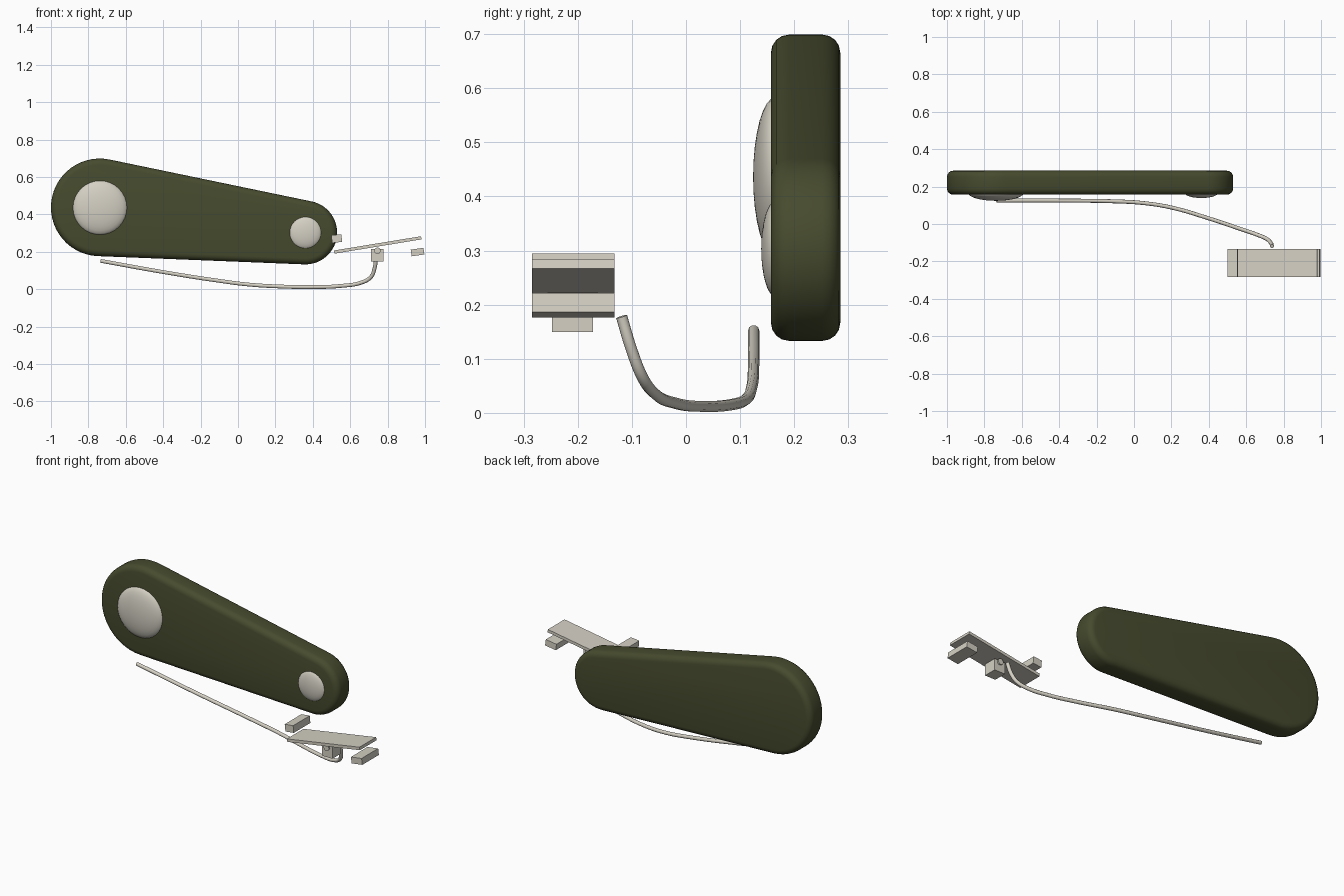
import bpy, bmesh, math
from mathutils import Matrix, Vector

if "Cube" in bpy.data.objects:
    bpy.data.objects.remove(bpy.data.objects["Cube"])


def material(name, rgb):
    m = bpy.data.materials.new(name)
    m.diffuse_color = (*rgb, 1)
    m.use_nodes = True
    m.node_tree.nodes["Principled BSDF"].inputs["Base Color"].default_value = m.diffuse_color
    return m


GREEN = material("olive green", (0.062, 0.07, 0.027))
METAL = material("warm grey metal", (0.66, 0.63, 0.55))


def finish(name, bm, mat, smooth=None):
    bmesh.ops.recalc_face_normals(bm, faces=bm.faces)
    me = bpy.data.meshes.new(name)
    bm.to_mesh(me)
    bm.free()
    me.materials.append(mat)
    ob = bpy.data.objects.new(name, me)
    bpy.context.collection.objects.link(ob)
    if smooth:
        bpy.context.view_layer.objects.active = ob
        ob.select_set(True)
        bpy.ops.object.shade_smooth_by_angle(angle=math.radians(smooth))
        ob.select_set(False)
    return ob


def box(name, centre, size, tilt=0):
    # tilt in degrees raises the +x end
    bm = bmesh.new()
    bmesh.ops.create_cube(bm, size=1, matrix=Matrix.Translation(centre)
                          @ Matrix.Rotation(-math.radians(tilt), 4, 'Y')
                          @ Matrix.Diagonal((*size, 1)))
    return finish(name, bm, METAL)


def teardrop_body():
    # outline: two circles joined by their outer tangents
    (x1, z1, r1), (x2, z2, r2) = (-0.739, 0.438, 0.261), (0.36, 0.303, 0.17)
    axis = math.atan2(z2 - z1, x2 - x1)
    t = math.acos((r1 - r2) / math.hypot(x2 - x1, z2 - z1))
    pts, n = [], 28
    for i in range(n + 1):
        a = axis - t + 2 * t * i / n
        pts.append((x2 + r2 * math.cos(a), z2 + r2 * math.sin(a)))
    for i in range(n + 1):
        a = axis + t + (2 * math.pi - 2 * t) * i / n
        pts.append((x1 + r1 * math.cos(a), z1 + r1 * math.sin(a)))
    bm = bmesh.new()
    front = bm.faces.new([bm.verts.new((x, 0.157, z)) for x, z in pts])
    ext = bmesh.ops.extrude_face_region(bm, geom=[front], use_keep_orig=True)
    bmesh.ops.translate(bm, vec=(0, 0.128, 0),
                        verts=[v for v in ext["geom"] if isinstance(v, bmesh.types.BMVert)])
    rims = [e for e in bm.edges if abs(e.verts[0].co.y - e.verts[1].co.y) < 1e-5]
    bmesh.ops.bevel(bm, geom=rims, offset=0.033, offset_type='OFFSET', segments=4,
                    profile=0.5, affect='EDGES')
    return finish("handle_body", bm, GREEN, 40)


def dome(name, x, z, radius, tip):
    # flattened button, half buried in the body
    bm = bmesh.new()
    bmesh.ops.create_uvsphere(bm, u_segments=32, v_segments=16, radius=1,
                              matrix=Matrix.Translation((x, 0.165, z))
                              @ Matrix.Diagonal((radius, 0.165 - tip, radius, 1))
                              @ Matrix.Rotation(math.pi / 2, 4, 'X'))
    return finish(name, bm, METAL, 60)


teardrop_body()
dome("large_button", -0.738, 0.436, 0.147, 0.124)
dome("small_button", 0.36, 0.303, 0.088, 0.139)

# curved rod, swept along a smooth path
path = [(-0.735, 0.125, 0.152), (-0.4, 0.125, 0.092), (-0.1, 0.121, 0.045),
        (0.05, 0.112, 0.026), (0.2, 0.088, 0.016), (0.4, 0.03, 0.012),
        (0.55, -0.02, 0.018), (0.66, -0.058, 0.036), (0.71, -0.08, 0.065),
        (0.731, -0.1, 0.115), (0.738, -0.119, 0.178)]
cu = bpy.data.curves.new("path", 'CURVE')
cu.dimensions = '3D'
cu.bevel_depth = 0.0105
cu.bevel_resolution = 3
cu.use_fill_caps = True
cu.resolution_u = 6
sp = cu.splines.new('BEZIER')
sp.bezier_points.add(len(path) - 1)
for p, co in zip(sp.bezier_points, path):
    p.co = co
    p.handle_left_type = p.handle_right_type = 'AUTO'
tmp = bpy.data.objects.new("path", cu)
bpy.context.collection.objects.link(tmp)
bm = bmesh.new()
bm.from_mesh(tmp.to_mesh())
bpy.data.objects.remove(tmp)
finish("curved_rod", bm, METAL, 50)

# rocker plate with its two stops and pivot mount
box("rocker_plate", (0.747, -0.2085, 0.237), (0.472, 0.152, 0.017), 9.3)
box("upper_stop", (0.528, -0.2085, 0.271), (0.054, 0.152, 0.041), 6)
box("lower_stop", (0.96, -0.2085, 0.199), (0.069, 0.152, 0.036), 8)
box("pivot_block", (0.745, -0.2095, 0.182), (0.068, 0.076, 0.066))
bm = bmesh.new()
bmesh.ops.create_cone(bm, cap_ends=True, segments=20, radius1=0.017, radius2=0.017,
                      depth=0.093, matrix=Matrix.Translation((0.745, -0.2095, 0.206))
                      @ Matrix.Rotation(math.pi / 2, 4, 'X'))
finish("pivot_pin", bm, METAL, 40)
